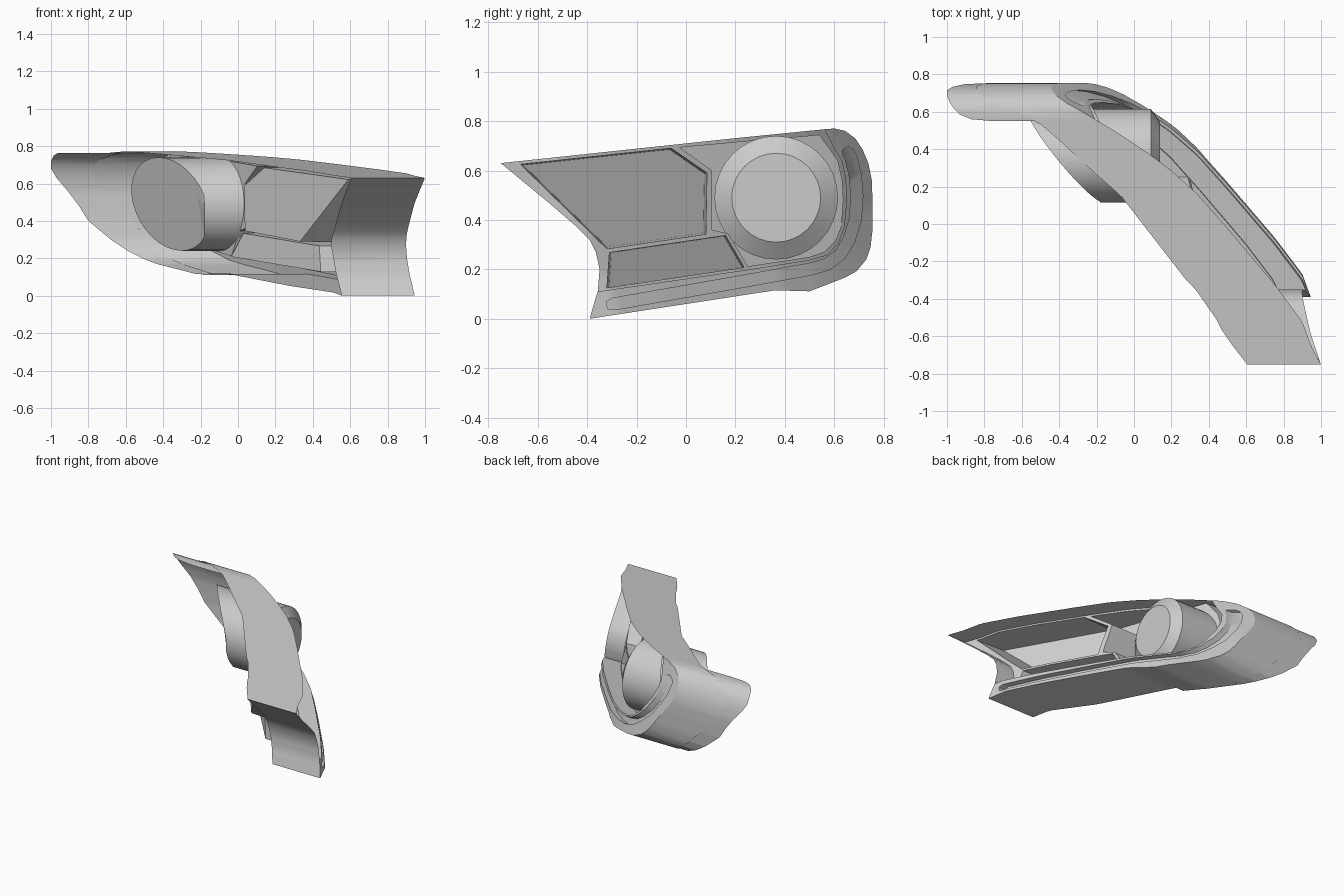
import bpy, bmesh, math
from mathutils import Vector

if "Cube" in bpy.data.objects:
    bpy.data.objects.remove(bpy.data.objects["Cube"])

# Everything is drawn as (y, z) contours and pushed along x between a
# curved front surface and a curved back surface.
FRONT = [(-.55, 1.005), (-.43, .945), (-.3, .9), (-.09, .75), (.22, .5), (.41, .34), (.55, .19),
         (.65, .06), (.76, -.1), (.87, -.28), (.96, -.46), (1.0, -.55)]
BACK = [(-.55, .61), (-.43, .555), (-.31, .51), (-.07, .28), (.4, -.07), (.5, -.18), (.71, -.4),
        (.8, -.5), (.87, -.63), (.96, -.87), (1.0, -.92)]


def interp(table, s):
    s = min(max(s, table[0][0]), table[-1][0])
    for (a, u), (b, v) in zip(table, table[1:]):
        if s <= b:
            return u + (v - u) * (s - a) / (b - a)


def front(y, z):
    return interp(FRONT, y + .4 * (z - .1))


def inset(y, z):
    return front(y, z) - .15


def back(y, z):
    x = interp(BACK, y + .4 * (z - .1))
    if z > .632:                              # straighter edge along the top
        x -= .06 * max(0, 1 - abs(y + .55) / .2)
    return x


def resample(pts, closed=True, step=.03):
    out = []
    for a, b in zip(pts, pts[1:] + (pts[:1] if closed else [])):
        n = max(1, round(math.dist(a, b) / step))
        out += [tuple(a[k] + (b[k] - a[k]) * i / n for k in range(len(a))) for i in range(n)]
    return out if closed else out + [pts[-1]]


def shrink(pts, k):
    cy = sum(p[0] for p in pts) / len(pts)
    cz = sum(p[1] for p in pts) / len(pts)
    return [(cy + (y - cy) * k, cz + (z - cz) * k) for y, z in pts]


def finish(name, bm):
    bmesh.ops.recalc_face_normals(bm, faces=bm.faces)
    me = bpy.data.meshes.new(name)
    bm.to_mesh(me)
    bm.free()
    ob = bpy.data.objects.new(name, me)
    bpy.context.collection.objects.link(ob)
    bpy.context.view_layer.objects.active = ob
    bpy.ops.object.select_all(action='DESELECT')
    ob.select_set(True)
    bpy.ops.object.shade_smooth_by_angle(angle=math.radians(30))


def ring(bm, pts, fx):
    return [bm.verts.new((fx(y, z), y, z)) for y, z in pts]


def bridge(bm, a, b, closed=True):
    n = len(a)
    for i in range(n if closed else n - 1):
        j = (i + 1) % n
        bm.faces.new((a[i], a[j], b[j], b[i]))


def walls(name, pts, fa, fb, closed=True):
    bm = bmesh.new()
    bridge(bm, ring(bm, pts, fa), ring(bm, pts, fb), closed)
    finish(name, bm)


def plate(name, loops, fx):
    """Fill a contour with holes flat, then bend it onto the surface fx."""
    bm = bmesh.new()
    edges = []
    for loop in loops:
        vs = ring(bm, loop, lambda y, z: 0)
        edges += [bm.edges.new((vs[i - 1], vs[i])) for i in range(len(vs))]
    bmesh.ops.triangle_fill(bm, edges=edges, use_beauty=True, normal=(1, 0, 0))
    for v in bm.verts:
        v.co.x = fx(v.co.y, v.co.z)
    finish(name, bm)


def pocket(name, pts, floor, k):
    bm = bmesh.new()
    a = ring(bm, pts, inset)
    b = ring(bm, shrink(pts, k), floor)
    bridge(bm, a, b)
    bm.faces.new(b)
    finish(name, bm)


# contours
top = resample([(-.75, .63), (.2, .731), (.56, .767)], False)
outer = resample([(.56, .767), (.6, .77), (.645, .76), (.685, .73), (.715, .685), (.738, .63), (.752, .56),
                  (.755, .48), (.755, .36), (.747, .29), (.73, .24), (.69, .192), (.64, .165), (.5, .111),
                  (.36, .115), (-.39, 0), (-.367, .08), (-.357, .11)], False)
end = resample([(-.357, .11), (-.35, .2), (-.365, .27), (-.39, .32), (-.44, .37), (-.55, .465), (-.75, .63)], False)
inner = resample([(-.357, .11), (.24, .197), (.5, .238), (.57, .258), (.615, .305), (.64, .37), (.65, .48),
                  (.645, .57), (.63, .64), (.6, .69), (.56, .767)], False)
upper = resample([(-.67, .625), (-.32, .283), (.08, .342), (.085, .59), (-.06, .69)])
lower = resample([(-.32, .125), (.235, .208), (.16, .337), (-.31, .268)])
lamp_area = resample([(.105, .36), (.17, .345), (.25, .212), (.5, .25), (.56, .27), (.605, .315), (.63, .38),
                      (.637, .48), (.633, .56), (.615, .64), (.58, .69), (.54, .745), (-.025, .693), (.105, .6)])
path = [Vector(p) for p in resample([(-.32, .055), (.2, .146), (.5, .2), (.57, .22), (.625, .26), (.66, .32),
                                     (.685, .4), (.692, .5), (.685, .58), (.668, .65), (.645, .69)], False)]
left, right = [], []
for i, p in enumerate(path):
    t = (path[min(i + 1, len(path) - 1)] - path[max(i - 1, 0)]).normalized()
    side = Vector((-t.y, t.x)) * (.024 if 0 < i < len(path) - 1 else .014)
    left.append(tuple(p + side))
    right.append(tuple(p - side))
groove = left + right[::-1]

# housing wall swept along x
walls("housing_wall", top[:-1] + outer[:-1] + end[:-1], front, back)

# hooked lower rim on the front surface, with its step back to the bezel
# (inner is reversed in effect: outer ends where inner starts)
plate("front_rim", [outer[:-1] + inner[:-1], groove], front)
walls("rim_step", inner, front, inset, False)

# light strip sunk in the rim
bm = bmesh.new()
bed = ring(bm, groove, lambda y, z: front(y, z) - .05)
bridge(bm, ring(bm, groove, front), bed)
bridge(bm, bed[:len(left)], bed[len(left):][::-1], False)
finish("light_strip", bm)

# inner bezel and its recesses
plate("inner_bezel", [top[:-1] + inner[::-1][:-1] + end[:-1], upper, lower, lamp_area], inset)
pocket("upper_recess", upper, lambda y, z: .09 - .76 * y, .97)
pocket("lower_recess", lower, lambda y, z: .165 - .89 * y, .97)
pocket("lamp_bowl", lamp_area, lambda y, z: .09 - .5 * y, 1.0)

# wrap-around rear tab: (y, z, rear x)
tab = resample([(.55, .76, -.75), (.56, .762, -.87), (.585, .763, -.93), (.62, .762, -.965), (.65, .75, -.985),
                (.69, .72, -1.0), (.715, .68, -1.0), (.733, .63, -.97), (.747, .56, -.91), (.75, .48, -.85),
                (.75, .4, -.8), (.742, .3, -.68), (.725, .24, -.59), (.685, .195, -.5), (.64, .169, -.43),
                (.5, .115, -.22), (.37, .119, -.12)], False)
bm = bmesh.new()
bridge(bm, ring(bm, [p[:2] for p in tab], lambda y, z: back(y, z) + .06),
       [bm.verts.new((x, y, z)) for y, z, x in tab], False)
finish("rear_tab", bm)

# projector lamp, back cut at an angle
bm = bmesh.new()


def circle(r):
    return [(.365 + r * math.cos(math.tau * i / 32), .49 + r * math.sin(math.tau * i / 32)) for i in range(32)]


rings = [ring(bm, circle(.18), lambda y, z: .14), ring(bm, circle(.25), lambda y, z: .09),
         ring(bm, circle(.25), lambda y, z: min(-.18, -.075 - .79 * y - .25 * (z - .49)))]
for a, b in zip(rings, rings[1:]):
    bridge(bm, a, b)
bm.faces.new(rings[0])
bmesh.ops.triangulate(bm, faces=[bm.faces.new(rings[-1])])
finish("projector_lamp", bm)
